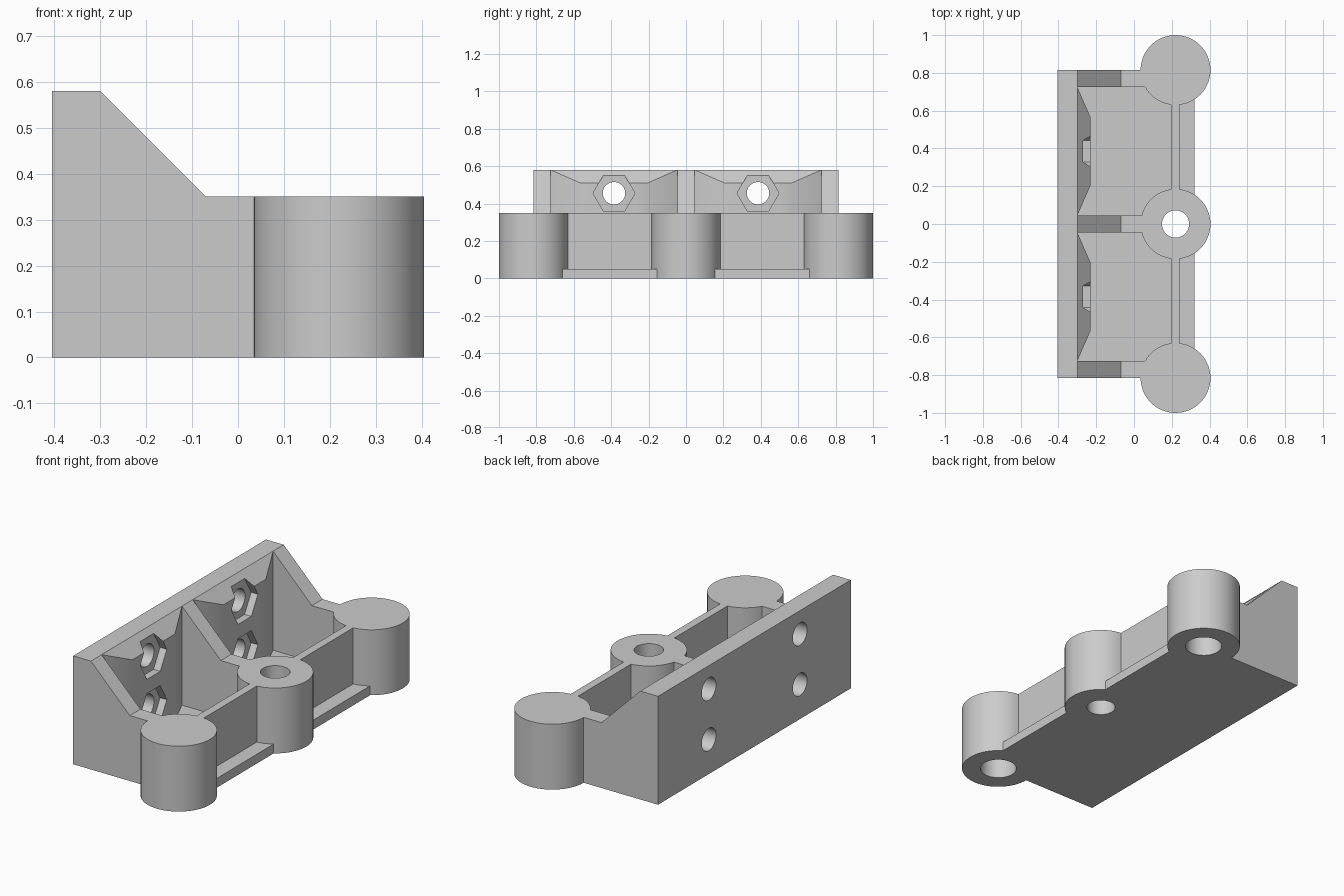
import bpy, bmesh, math
from mathutils import Matrix

if "Cube" in bpy.data.objects:
    bpy.data.objects.remove(bpy.data.objects["Cube"], do_unlink=True)

# Single plain grey material
grey = bpy.data.materials.new("plain_grey")
grey.use_nodes = True
colour = (0.6, 0.6, 0.6, 1)
grey.diffuse_color = colour
grey.node_tree.nodes["Principled BSDF"].inputs["Base Color"].default_value = colour

BACK, FACE, TOP = -0.405, -0.30, 0.58       # back plate
LOW = 0.35                                  # height of posts and front wall
POST_X, POST_R, END = 0.22, 0.185, 0.815    # posts
RIB = 0.09


def make(name, bm):
    bmesh.ops.recalc_face_normals(bm, faces=bm.faces)
    mesh = bpy.data.meshes.new(name)
    bm.to_mesh(mesh)
    bm.free()
    mesh.materials.append(grey)
    ob = bpy.data.objects.new(name, mesh)
    bpy.context.collection.objects.link(ob)
    return ob


def prism(name, points, move):
    """Extrude a closed polygon along the given vector."""
    bm = bmesh.new()
    face = bm.faces.new([bm.verts.new(p) for p in points])
    side = bmesh.ops.extrude_face_region(bm, geom=[face])["geom"]
    verts = [v for v in side if isinstance(v, bmesh.types.BMVert)]
    bmesh.ops.translate(bm, verts=verts, vec=move)
    return make(name, bm)


def box(name, x0, x1, y0, y1, z1):
    return prism(name, [(x0, y0, 0), (x1, y0, 0), (x1, y1, 0), (x0, y1, 0)], (0, 0, z1))


def rod(name, radius, length, place, sides=64, along_x=False):
    bm = bmesh.new()
    bmesh.ops.create_cone(bm, cap_ends=True, segments=sides, radius1=radius,
                          radius2=radius, depth=length)
    if along_x:
        bmesh.ops.rotate(bm, verts=bm.verts, matrix=Matrix.Rotation(math.pi / 2, 3, "Y"))
    bmesh.ops.translate(bm, verts=bm.verts, vec=place)
    return make(name, bm)


def combine(body, part, operation):
    mod = body.modifiers.new("combine", "BOOLEAN")
    mod.operation, mod.solver, mod.object = operation, "EXACT", part
    graph = bpy.context.evaluated_depsgraph_get()
    mesh = bpy.data.meshes.new_from_object(body.evaluated_get(graph))
    body.modifiers.clear()
    body.data = mesh
    bpy.data.objects.remove(part, do_unlink=True)


# Floor, back plate and front wall
body = box("mounting_bracket", BACK, 0.32, -0.725, 0.725, 0.05)
solids = [box("back_plate", BACK, FACE, -END, END, TOP),
          box("front_wall", 0.197, 0.24, -END, END, LOW)]

# Sloped ribs and round posts
profile = [(BACK, 0), (POST_X, 0), (POST_X, LOW), (FACE + TOP - LOW, LOW), (FACE, TOP), (BACK, TOP)]
for rib_y, post_y in ((-END, -END), (-RIB / 2, 0), (END - RIB, END)):
    solids.append(prism("rib", [(x, rib_y, z) for x, z in profile], (0, RIB, 0)))
    solids.append(rod("post", POST_R, LOW, (POST_X, post_y, LOW / 2)))

# Thickened nut pads, sloped off at the top in line with the ribs
for s in (-1, 1):
    outline = [(FACE, s * 0.045), (-0.23, s * 0.205), (-0.23, s * 0.565), (FACE, s * 0.725)]
    pad = prism("nut_pad", [(x, y, 0) for x, y in outline], (0, 0, TOP))
    for v in pad.data.vertices:
        if v.co.z > 0.1:
            v.co.z = TOP - (v.co.x - FACE)
    solids.append(pad)

for part in solids:
    combine(body, part, "UNION")

# Bolt holes with hexagonal nut pockets
cutters = []
for y in (-0.385, 0.385):
    for z in (0.185, 0.455):
        cutters.append(rod("bolt_hole", 0.06, 0.4, (-0.35, y, z), 40, True))
        pocket = rod("nut_pocket", 0.112, 0.1, (-0.22, y, z), 6, True)
        # turn the hexagon so that its points lie along y
        turn = Matrix.Translation((-0.22, y, z))
        high = max(v.co.z for v in pocket.data.vertices) - z
        if high > 0.105:
            pocket.data.transform(turn @ Matrix.Rotation(math.pi / 6, 4, "X") @ turn.inverted())
        cutters.append(pocket)

# Through hole in the middle post, blind holes under the end posts
cutters.append(rod("centre_hole", 0.072, 1, (POST_X, 0, 0.2), 48))
for y in (-END, END):
    cutters.append(rod("blind_hole", 0.092, 0.5, (POST_X, y, 0.05), 48))

for part in cutters:
    combine(body, part, "DIFFERENCE")

bpy.context.view_layer.objects.active = body
body.select_set(True)
bpy.ops.object.shade_smooth_by_angle(angle=math.radians(30))
